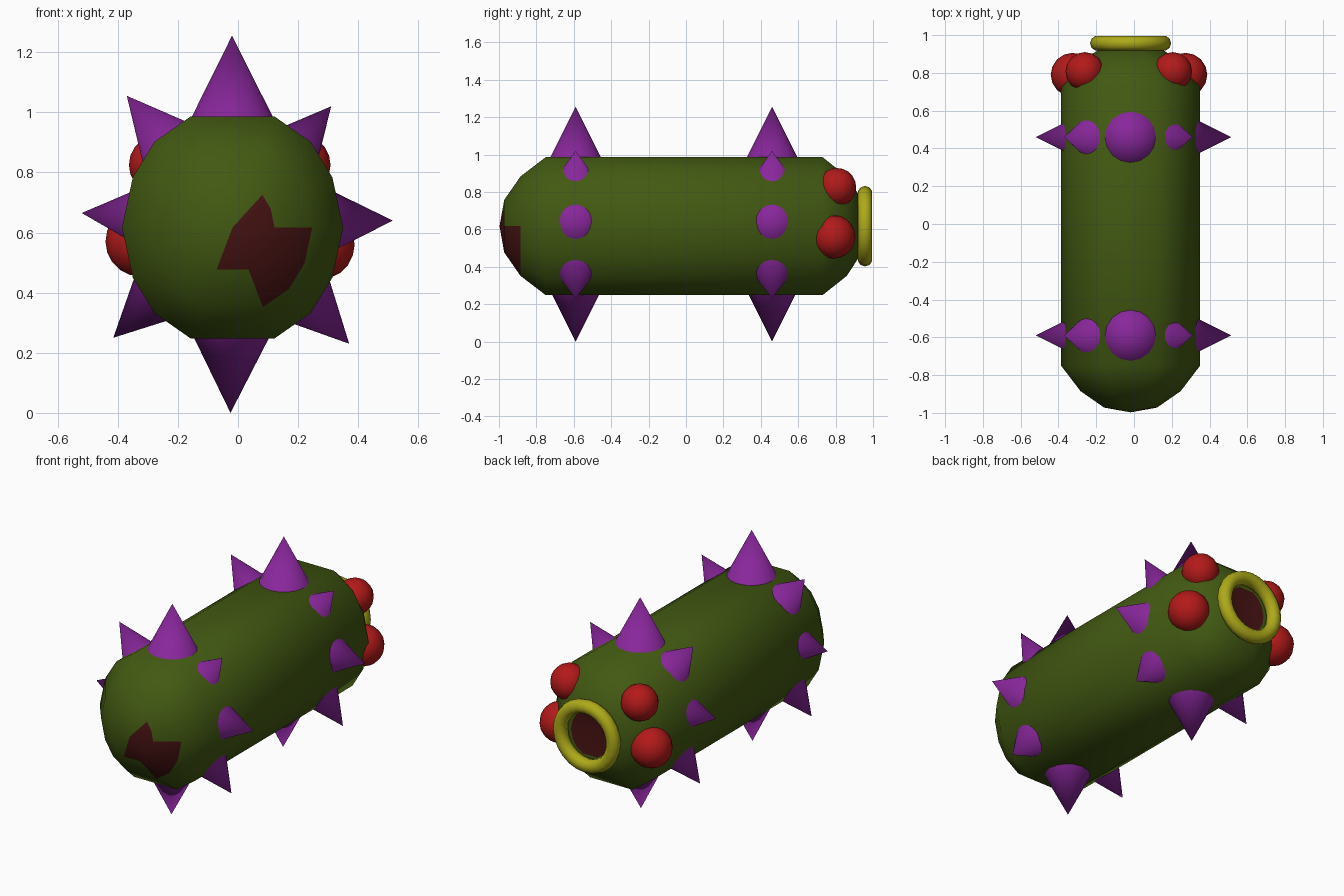
import bpy, bmesh, math
from mathutils import Vector

if "Cube" in bpy.data.objects:
    bpy.data.objects.remove(bpy.data.objects["Cube"])

CX, CZ = -0.018, 0.617


def material(name, rgb):
    m = bpy.data.materials.new(name)
    m.diffuse_color = (*rgb, 1)
    m.use_nodes = True
    m.node_tree.nodes["Principled BSDF"].inputs["Base Color"].default_value = m.diffuse_color
    return m


green = material("green skin", (0.055, 0.1, 0.006))
dark_red = material("dark red", (0.06, 0.006, 0.006))
purple = material("purple", (0.25, 0.02, 0.33))
red = material("red", (0.45, 0.01, 0.01))
yellow = material("yellow", (0.42, 0.4, 0.01))


def finish(ob, name, mat, angle):
    ob.name = name
    if mat:
        ob.data.materials.append(mat)
    bpy.ops.object.select_all(action='DESELECT')
    ob.select_set(True)
    bpy.context.view_layer.objects.active = ob
    bpy.ops.object.shade_smooth_by_angle(angle=math.radians(angle))
    return ob


# Body: a low-poly section swept along y, with domed front and a mouth pit at the back
quarter = [(0.332, 0.167), (0.26, 0.285), (0.14, 0.369)]
half = [(0.368, 0)] + quarter + [(-x, z) for x, z in reversed(quarter)]
section = half + [(-x, -z) for x, z in half]
profile = [(-0.972, 0.38), (-0.885, 0.72), (-0.75, 1), (0.73, 1),
           (0.86, 0.72), (0.925, 0.45), (0.93, 0.34)]
bm = bmesh.new()
rings = [[bm.verts.new((CX + s * x, y, CZ + s * z)) for x, z in section]
         for y, s in profile]
n = len(section)
for a, b in zip(rings, rings[1:]):
    for i in range(n):
        j = (i + 1) % n
        bm.faces.new((a[i], a[j], b[j], b[i]))
for ring, y in ((rings[0], -0.997), (rings[-1], 0.86)):
    tip = bm.verts.new((CX, y, CZ))
    for i in range(n):
        bm.faces.new((ring[i], ring[(i + 1) % n], tip))
bmesh.ops.recalc_face_normals(bm, faces=bm.faces)
for f in bm.faces:
    c = f.calc_center_median()
    blotch = c.y < -0.87 and math.hypot(c.x - 0.09, c.z - 0.53) < 0.15
    pit = c.y > 0.87 and math.hypot(c.x - CX, c.z - CZ) < 0.12
    f.material_index = 1 if blotch or pit else 0
me = bpy.data.meshes.new("body")
bm.to_mesh(me)
bm.free()
body = bpy.data.objects.new("body", me)
bpy.context.collection.objects.link(body)
finish(body, "body", green, 50)
me.materials.append(dark_red)

# Mouth ring
bpy.ops.mesh.primitive_torus_add(major_segments=24, minor_segments=10,
                                 major_radius=0.175, minor_radius=0.04,
                                 location=(CX, 0.957, CZ),
                                 rotation=(math.pi / 2, 0, 0))
finish(bpy.context.object, "mouth_ring", yellow, 60)

# Two rings of spikes, given by tip position in the xz plane
tips = [(-0.02, 1.255), (0.31, 1.02), (0.515, 0.64), (0.37, 0.23),
        (-0.025, 0.0), (-0.415, 0.25), (-0.52, 0.665), (-0.37, 1.055)]
HEIGHT = 0.35
for row, y in (("front", -0.59), ("rear", 0.46)):
    for i, (x, z) in enumerate(tips):
        tip = Vector((x, y, z))
        axis = (tip - Vector((CX, y, 0.635))).normalized()
        bpy.ops.mesh.primitive_cone_add(
            vertices=16, radius1=HEIGHT * 0.5, depth=HEIGHT,
            location=tip - axis * HEIGHT / 2,
            rotation=axis.to_track_quat('Z', 'Y').to_euler())
        finish(bpy.context.object, f"{row}_spike_{i + 1}", purple, 40)

# Four red bulbs around the rear
bulbs = [(-0.26, 0.807, 0.825, 0.103), (-0.325, 0.79, 0.57, 0.116),
         (0.205, 0.807, 0.825, 0.103), (0.272, 0.79, 0.56, 0.116)]
for i, (x, y, z, r) in enumerate(bulbs):
    bpy.ops.mesh.primitive_uv_sphere_add(segments=16, ring_count=10, radius=r,
                                         location=(x, y, z))
    finish(bpy.context.object, f"bulb_{i + 1}", red, 60)
